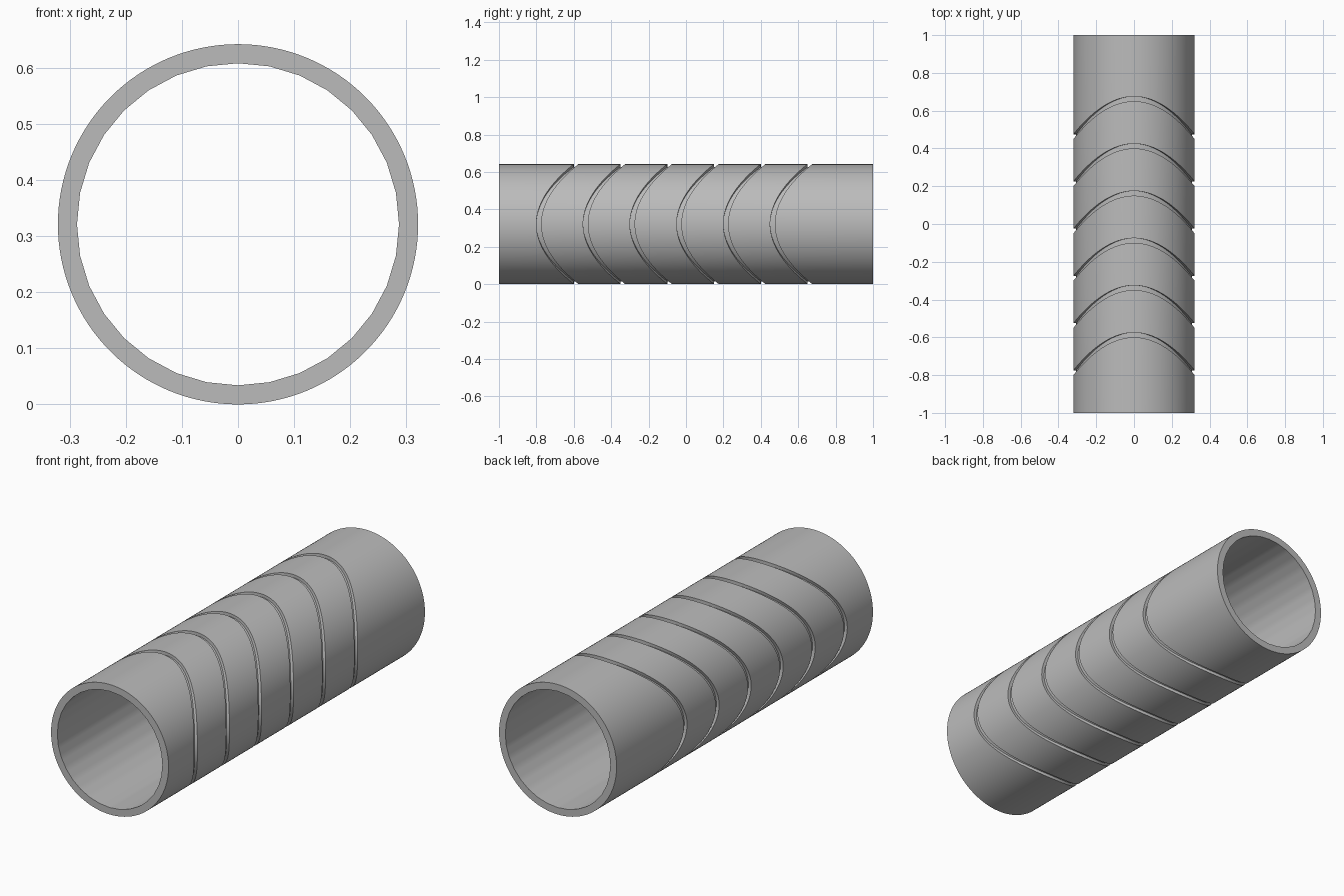
import bpy, bmesh, math

if "Cube" in bpy.data.objects:
    bpy.data.objects.remove(bpy.data.objects["Cube"], do_unlink=True)

OUTER, INNER = 0.321, 0.287
SEGMENTS, BORE_SIDES = 128, 32
GROOVES, PITCH, WIDTH, DEPTH = 6, 0.25, 0.025, 0.015
SWING = 0.2   # how far each groove leans back between crown and sides

grey = bpy.data.materials.new("plain_grey")
grey.use_nodes = True
colour = (0.5, 0.5, 0.5, 1)
grey.diffuse_color = colour
grey.node_tree.nodes["Principled BSDF"].inputs["Base Color"].default_value = colour

bm = bmesh.new()


def ring(y, radius, wavy=False, faceted=False):
    """One loop round the tube; wavy loops sweep forward at the sides."""
    verts = []
    for i in range(SEGMENTS):
        a = math.tau * i / SEGMENTS
        r = radius
        if faceted:
            step = math.tau / BORE_SIDES
            r *= math.cos(step / 2) / math.cos(a % step - step / 2)
        lean = SWING * math.cos(a) ** 2 if wavy else 0
        verts.append(bm.verts.new((r * math.cos(a), y - lean, OUTER + r * math.sin(a))))
    return verts


# outer skin with rectangular grooves
rings = [ring(-1, OUTER)]
for k in range(GROOVES):
    front = -0.6 + PITCH * k
    back = front + WIDTH
    for y, r in ((front, OUTER), (front, OUTER - DEPTH),
                 (back, OUTER - DEPTH), (back, OUTER)):
        rings.append(ring(y, r, wavy=True))
rings.append(ring(1, OUTER))

# bore
rings.append(ring(1, INNER, faceted=True))
rings.append(ring(-1, INNER, faceted=True))

# skin between successive loops, closing at the front rim
for a, b in zip(rings, rings[1:] + rings[:1]):
    for i in range(SEGMENTS):
        j = (i + 1) % SEGMENTS
        bm.faces.new((a[i], a[j], b[j], b[i]))
bmesh.ops.recalc_face_normals(bm, faces=bm.faces)

mesh = bpy.data.meshes.new("grooved_tube")
bm.to_mesh(mesh)
bm.free()
mesh.materials.append(grey)
tube = bpy.data.objects.new("grooved_tube", mesh)
bpy.context.collection.objects.link(tube)

bpy.ops.object.select_all(action="DESELECT")
tube.select_set(True)
bpy.context.view_layer.objects.active = tube
bpy.ops.object.shade_smooth_by_angle(angle=math.radians(30))
